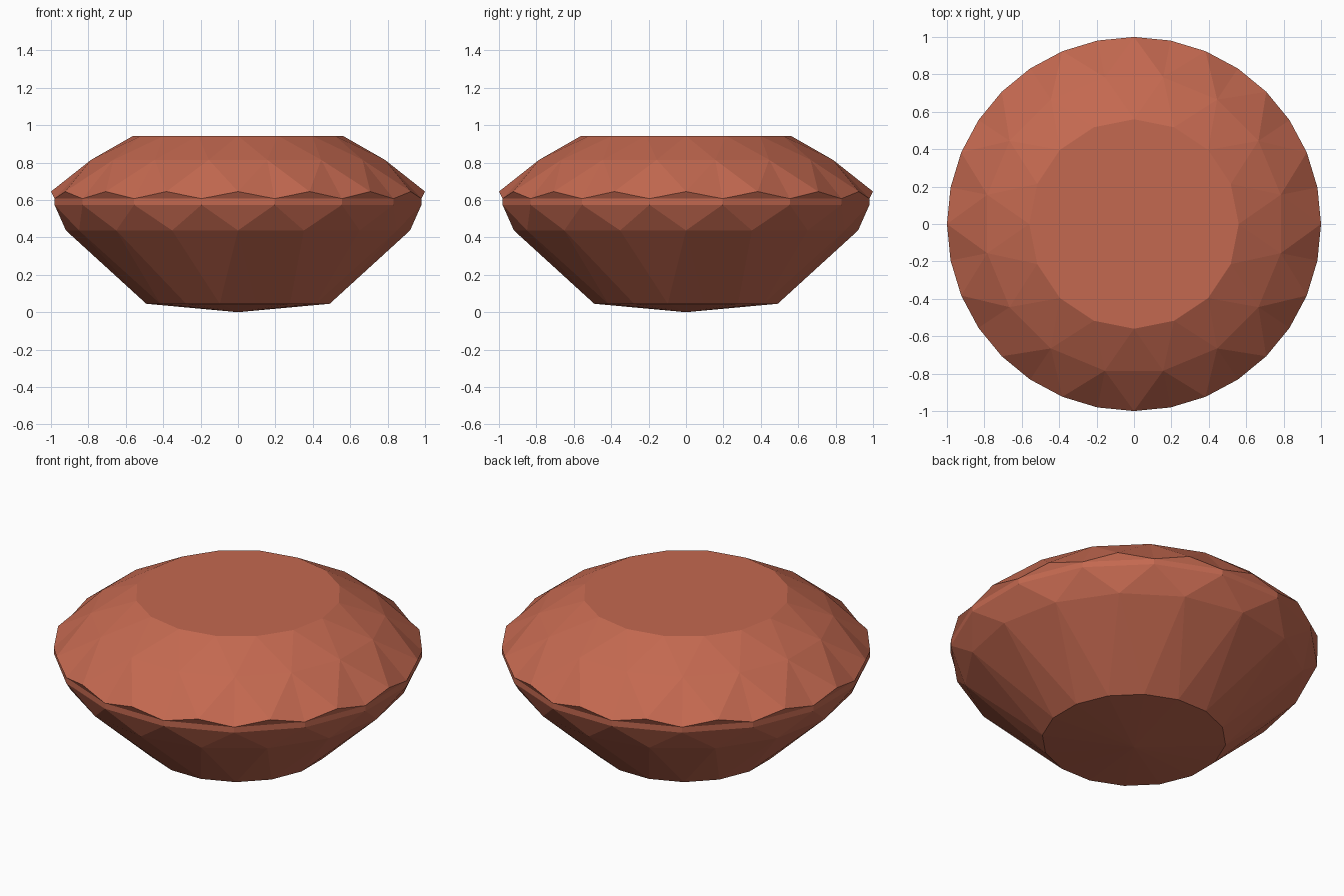
import bpy, bmesh
from math import sin, cos, pi

if "Cube" in bpy.data.objects:
    bpy.data.objects.remove(bpy.data.objects["Cube"])

N = 16  # facets around the stone
bm = bmesh.new()


def ring(radius, z, half):
    """N vertices around the axis, optionally turned by half a step."""
    return [bm.verts.new((radius * cos(2 * pi * (k + half) / N),
                          radius * sin(2 * pi * (k + half) / N), z)) for k in range(N)]


def antiprism(upper, lower, upper_half):
    """Triangle band between two rings staggered by half a step."""
    for k in range(N):
        n = (k + 1) % N
        if upper_half:
            bm.faces.new((upper[k], lower[k], lower[n]))
            bm.faces.new((upper[k], lower[n], upper[n]))
        else:
            bm.faces.new((upper[k], lower[k], upper[n]))
            bm.faces.new((lower[k], lower[n], upper[n]))


# Rings from top to bottom
table = ring(0.56, 0.943, 0)
star = ring(0.80, 0.815, 0.5)
peak = ring(1.0, 0.645, 0)
girdle_top = ring(1.0, 0.607, 0.5)
girdle_low = ring(1.0, 0.574, 0.5)
pavilion = ring(0.92, 0.437, 0)
culet = ring(0.50, 0.045, 0.5)
tip = bm.verts.new((0, 0, 0))

# Table and crown
bm.faces.new(table)
antiprism(table, star, False)
for k in range(N):
    n = (k + 1) % N
    bm.faces.new((star[k], peak[n], star[n]))
    bm.faces.new((star[k], peak[k], girdle_top[k]))
    bm.faces.new((star[k], girdle_top[k], peak[n]))
    # Scalloped undercut and straight girdle band
    bm.faces.new((peak[n], girdle_top[k], girdle_top[n]))
    bm.faces.new((girdle_top[k], girdle_low[k], girdle_low[n], girdle_top[n]))
    # Shallow culet cone
    bm.faces.new((culet[k], tip, culet[n]))

# Pavilion
antiprism(girdle_low, pavilion, True)
antiprism(pavilion, culet, False)

bmesh.ops.recalc_face_normals(bm, faces=bm.faces[:])
mesh = bpy.data.meshes.new("gemstone")
bm.to_mesh(mesh)
bm.free()
gem = bpy.data.objects.new("gemstone", mesh)
bpy.context.collection.objects.link(gem)

mat = bpy.data.materials.new("gem_red")
mat.diffuse_color = (0.55, 0.14, 0.08, 1)
mat.use_nodes = True
mat.node_tree.nodes["Principled BSDF"].inputs["Base Color"].default_value = mat.diffuse_color
mesh.materials.append(mat)
